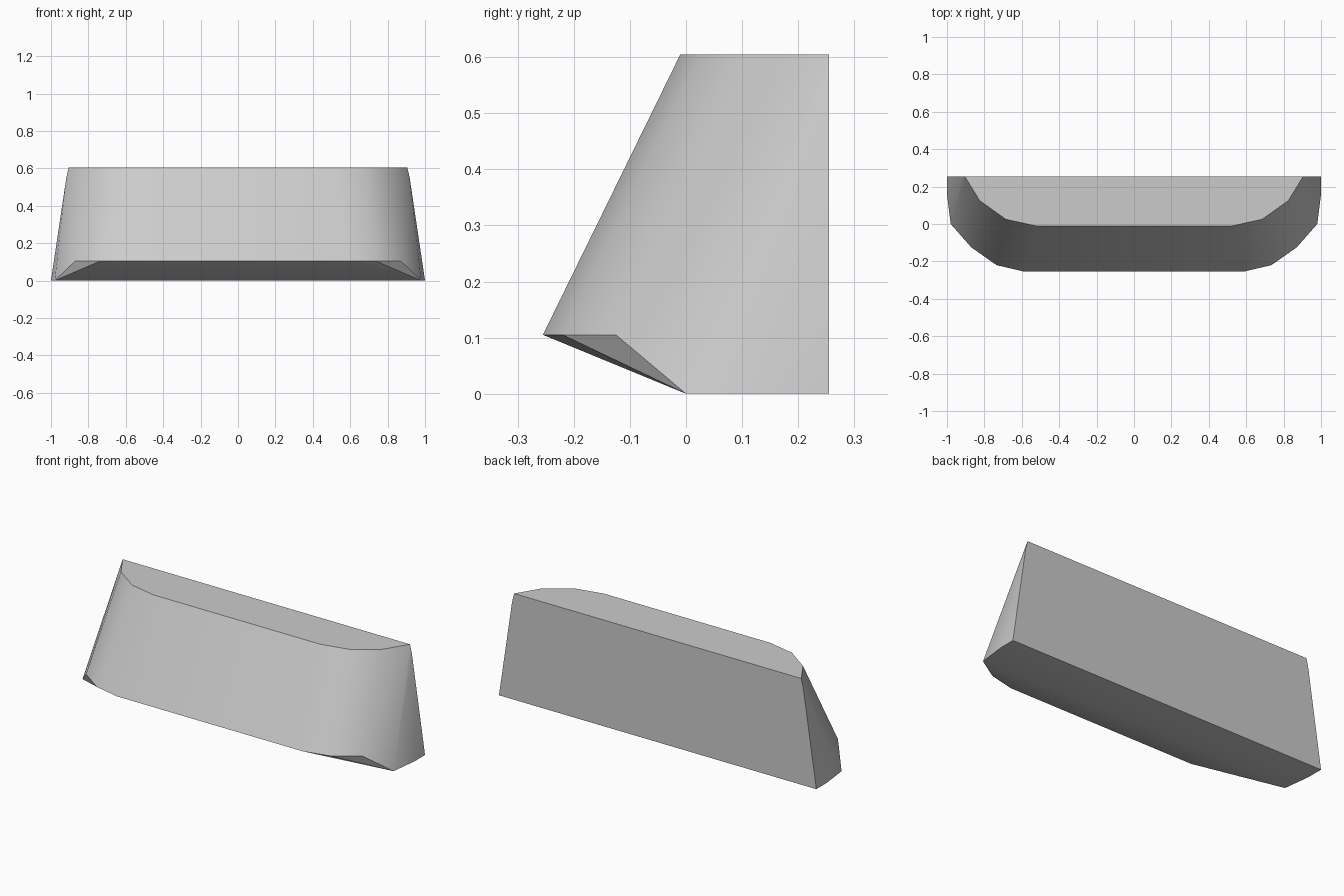
import bpy, bmesh, math

cube = bpy.data.objects.get("Cube")
if cube:
    bpy.data.objects.remove(cube, do_unlink=True)

# Plain grey paint
paint = bpy.data.materials.new("light_grey_paint")
paint.use_nodes = True
grey = (0.6, 0.6, 0.6, 1.0)
paint.diffuse_color = grey
paint.node_tree.nodes["Principled BSDF"].inputs["Base Color"].default_value = grey

TOP, LIP = 0.605, 0.105

# Half outlines, from the front middle round to the back
top_rim = [(0.525, -0.01, TOP), (0.685, 0.025, TOP), (0.825, 0.125, TOP), (0.905, 0.255, TOP)]
front_lip = [(0.585, -0.255, LIP), (0.735, -0.22, LIP), (0.87, -0.125, LIP)]
base = [(0.98, 0.0, 0.0), (1.0, 0.16, 0.0), (1.0, 0.255, 0.0)]
back_corner = [(0.918, 0.255, 0.55)]

# Solid, mirrored across x and skinned
bm = bmesh.new()
for x, y, z in top_rim + front_lip + base + back_corner:
    for side in (-1, 1):
        bm.verts.new((side * x, y, z))
bmesh.ops.convex_hull(bm, input=bm.verts[:])
bmesh.ops.dissolve_limit(bm, angle_limit=math.radians(0.5), verts=bm.verts[:], edges=bm.edges[:])
bmesh.ops.recalc_face_normals(bm, faces=bm.faces[:])

mesh = bpy.data.meshes.new("sloped_body")
bm.to_mesh(mesh)
bm.free()
mesh.materials.append(paint)
body = bpy.data.objects.new("sloped_body", mesh)
bpy.context.collection.objects.link(body)

# Soft rounded corners, crisp rims
bpy.ops.object.select_all(action="DESELECT")
body.select_set(True)
bpy.context.view_layer.objects.active = body
bpy.ops.object.shade_smooth_by_angle(angle=math.radians(35))
